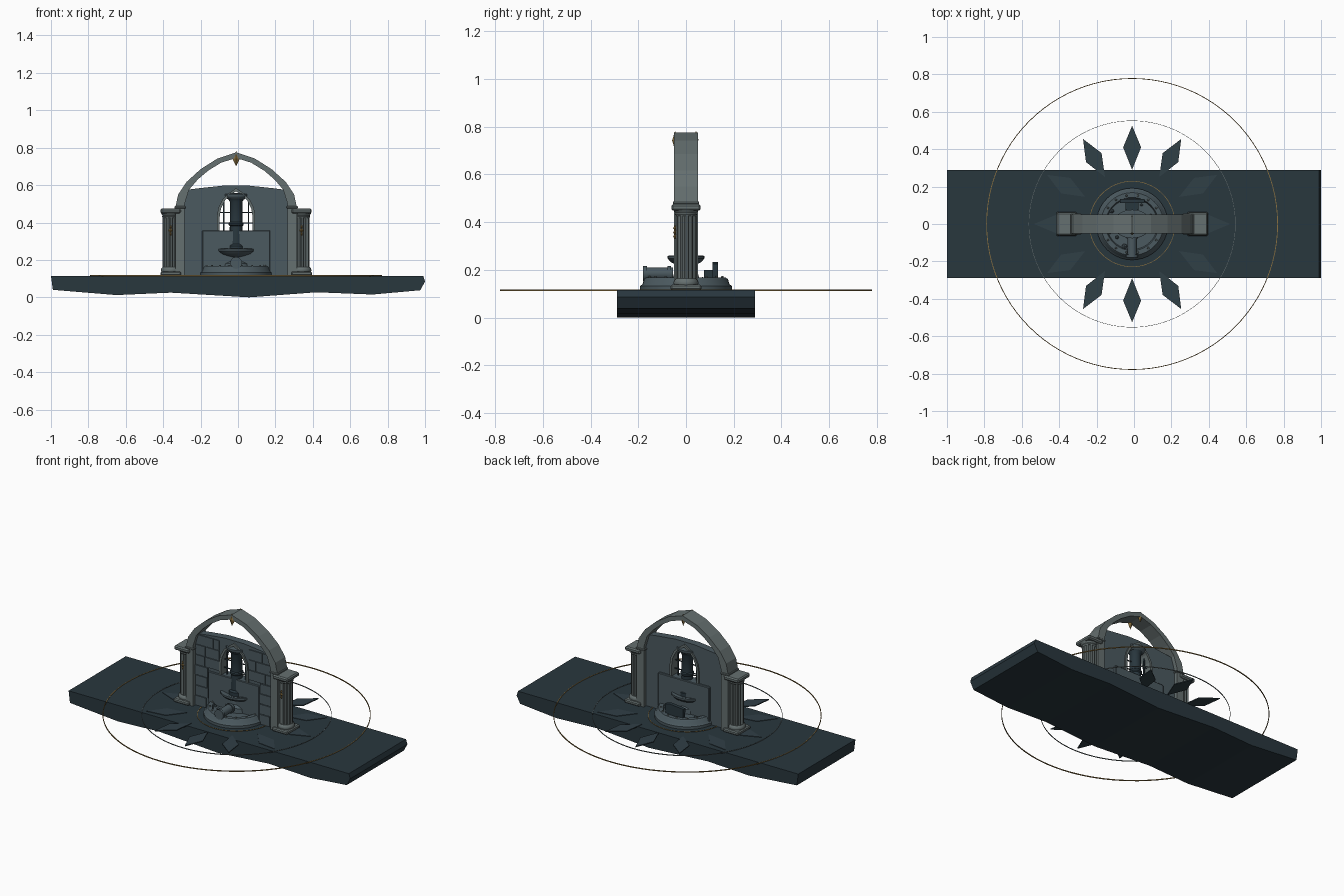
import bpy, bmesh, math, random
from mathutils import Vector, Matrix

if "Cube" in bpy.data.objects:
    bpy.data.objects.remove(bpy.data.objects["Cube"])

random.seed(4)
CX = -0.01          # axis of the shrine
TOP = 0.115         # top of the ground slab


def mat(name, r, g, b):
    m = bpy.data.materials.new(name)
    m.diffuse_color = (r, g, b, 1)
    m.use_nodes = True
    m.node_tree.nodes["Principled BSDF"].inputs["Base Color"].default_value = m.diffuse_color
    return m


DARK = mat("dark_slate", 0.022, 0.038, 0.048)
PETAL = mat("petal_slate", 0.03, 0.05, 0.062)
WALL = mat("wall_stone", 0.07, 0.10, 0.115)
PALE = mat("pale_stone", 0.13, 0.16, 0.16)
GOLD = mat("old_gold", 0.25, 0.16, 0.05)


def finish(name, bm, m, smooth=False):
    bmesh.ops.recalc_face_normals(bm, faces=bm.faces)
    me = bpy.data.meshes.new(name)
    bm.to_mesh(me)
    bm.free()
    ob = bpy.data.objects.new(name, me)
    bpy.context.collection.objects.link(ob)
    me.materials.append(m)
    if smooth:
        bpy.context.view_layer.objects.active = ob
        ob.select_set(True)
        bpy.ops.object.shade_smooth_by_angle(angle=math.radians(35))
        ob.select_set(False)
    return ob


def extrude(bm, pts, vec):
    f = bm.faces.new([bm.verts.new(p) for p in pts])
    g = bmesh.ops.extrude_face_region(bm, geom=[f])
    bmesh.ops.translate(bm, vec=vec, verts=[v for v in g["geom"] if isinstance(v, bmesh.types.BMVert)])


def prism(name, pts, y0, y1, m):
    """Profile in x/z pushed from y0 to y1."""
    bm = bmesh.new()
    extrude(bm, [(x, y0, z) for x, z in pts], Vector((0, y1 - y0, 0)))
    return finish(name, bm, m)


def add_box(bm, lo, hi):
    c = [(a + b) / 2 for a, b in zip(lo, hi)]
    s = [b - a for a, b in zip(lo, hi)]
    bmesh.ops.create_cube(bm, size=1, matrix=Matrix.Translation(c) @ Matrix.Diagonal((*s, 1)))


def box(name, lo, hi, m, bevel=0.0):
    bm = bmesh.new()
    add_box(bm, lo, hi)
    if bevel:
        bmesh.ops.bevel(bm, geom=bm.edges[:], offset=bevel, segments=1, affect='EDGES')
    return finish(name, bm, m)


def lathe(name, prof, m, n=32, loc=(CX, 0, 0), sy=1.0, smooth=True, closed=False):
    bm = bmesh.new()
    rings = [[bm.verts.new((loc[0] + r * math.cos(2 * math.pi * i / n),
                            loc[1] + r * sy * math.sin(2 * math.pi * i / n), loc[2] + z))
              for i in range(n)] for r, z in prof]
    pairs = list(zip(rings, rings[1:]))
    if closed:
        pairs.append((rings[-1], rings[0]))
    else:
        bm.faces.new(rings[0])
        bm.faces.new(rings[-1])
    for a, b in pairs:
        for i in range(n):
            j = (i + 1) % n
            bm.faces.new((a[i], a[j], b[j], b[i]))
    return finish(name, bm, m, smooth)


def gem(name, loc, w, d, h):
    bm = bmesh.new()
    for s in (1, -1):
        bmesh.ops.create_cone(bm, segments=4, radius1=1, radius2=0, depth=1,
                              matrix=Matrix.Translation(loc) @ Matrix.Diagonal((w, d, s * h, 1))
                              @ Matrix.Translation((0, 0, 0.5)))
    return finish(name, bm, GOLD)


# ground slab with rough underside
prism("ground_slab", [(-1, TOP), (0.99, TOP), (1, 0.085), (0.975, 0.038), (0.72, 0.015), (0.42, 0.027),
                      (0.06, 0), (-0.36, 0.025), (-0.65, 0.012), (-0.99, 0.04)], -0.29, 0.29, DARK)

# inlaid rings
for nm, r, w, m in (("outer_ring", 0.78, 0.004, GOLD), ("middle_ring", 0.553, 0.002, PALE),
                    ("inner_ring", 0.23, 0.003, GOLD)):
    lathe(nm, [(r - w, TOP - 0.003), (r, TOP - 0.003), (r, TOP + 0.003), (r - w, TOP + 0.003)],
          m, n=96, closed=True)

# twelve compass petals
bm = bmesh.new()
for i in range(12):
    c, s = math.cos(i * math.pi / 6), math.sin(i * math.pi / 6)
    extrude(bm, [(CX + u * c - v * s, u * s + v * c, TOP - 0.003)
                 for u, v in ((0.29, 0), (0.41, -0.048), (0.525, 0), (0.41, 0.048))], Vector((0, 0, 0.006)))
finish("compass_petals", bm, PETAL)

# pointed arch on jambs
outer = [(0.325, TOP), (0.325, 0.48), (0.31, 0.55), (0.265, 0.617), (0.19, 0.685), (0.1, 0.742)]
inner = [(0.275, TOP), (0.275, 0.5), (0.252, 0.575), (0.205, 0.63), (0.15, 0.677), (0.08, 0.72)]
loop = outer + [(0, 0.775)] + [(-x, z) for x, z in outer[::-1]]
loop += [(-x, z) for x, z in inner] + [(0, 0.745)] + inner[::-1]
prism("pointed_arch", [(CX + x, z) for x, z in loop], -0.05, 0.05, PALE)
gem("keystone_gem", (CX, -0.046, 0.742), 0.02, 0.012, 0.04)
gem("keystone_gem_back", (CX, 0.042, 0.745), 0.016, 0.01, 0.038)

# fluted columns, plinths and capitals
for side, s in (("left", -1), ("right", 1)):
    x = CX + s * 0.35
    box(side + "_plinth", (x - 0.055, -0.065, TOP), (x + 0.055, 0.065, 0.138), PALE, 0.006)
    lathe(side + "_column_base", [(0.05, 0.136), (0.053, 0.145), (0.05, 0.155), (0.043, 0.163)], PALE, 24,
          (x, 0, 0))
    bm = bmesh.new()
    extrude(bm, [(x + r * math.cos(a), r * math.sin(a), 0.16) for r, a in
                 (((0.043, 0.043, 0.037)[k % 3], k * 2 * math.pi / 36) for k in range(36))],
            Vector((0, 0, 0.27)))
    finish(side + "_fluted_shaft", bm, PALE)
    lathe(side + "_capital_neck", [(0.042, 0.425), (0.046, 0.432), (0.044, 0.438), (0.053, 0.452)], PALE, 24,
          (x, 0, 0))
    box(side + "_capital", (x - 0.054, -0.061, 0.448), (x + 0.054, 0.061, 0.475), PALE, 0.007)
    # impost block where the arch springs
    xi = CX + s * 0.3
    box(side + "_impost", (xi - 0.03, -0.055, 0.475), (xi + 0.03, 0.055, 0.487), PALE, 0.003)
    for k, dz in enumerate((0, -0.018, 0.018)):
        gem(f"{side}_column_gem_{k}", (x, -0.046, 0.357 + dz), 0.012 if not k else 0.006, 0.008, 0.012)

# back wall with pointed opening
win = [(0.09, TOP), (0.09, 0.43), (0.083, 0.475), (0.06, 0.52), (0.03, 0.55)]
pts = [(0.285, TOP), (0.285, 0.572), (0.2, 0.583), (0.07, 0.597)]
loop = pts + [(-x, z) for x, z in pts[::-1]] + [(-x, z) for x, z in win] + [(0, 0.568)] + win[::-1]
prism("back_wall", [(CX + x, z) for x, z in loop], -0.022, 0.025, WALL)

# raised stone courses on the wall front
bm = bmesh.new()
h = 0.0655
for row in range(7):
    z0 = TOP + row * h
    x = -0.275 - random.uniform(0, 0.06)
    while x < 0.27:
        w = random.uniform(0.09, 0.15)
        a, b = max(x, -0.274), min(x + w - 0.004, 0.274)
        x += w
        edge = 0.185 if z0 < 0.33 else 0.105
        for lo, hi in ((a, min(b, -edge)), (max(a, edge), b)):
            if hi - lo > 0.015:
                add_box(bm, (CX + lo, -0.027 - random.uniform(0, 0.003), z0 + 0.002),
                        (CX + hi, -0.02, z0 + h - 0.002))
finish("wall_stones", bm, WALL)

# low panel behind the fountain
box("low_panel", (CX - 0.182, -0.03, TOP), (CX + 0.182, 0.04, 0.358), WALL, 0.004)

# window frame and thin tracery
w = win[1:]
frame = [(x + 0.012, z + 0.004) for x, z in w]
loop = [(0.102, 0.357)] + frame + [(0, 0.584)] + [(-x, z) for x, z in frame[::-1]] + [(-0.102, 0.357)]
loop += [(-0.088, 0.357)] + [(-x + 0.002, z) for x, z in w] + [(0, 0.566)] + [(x - 0.002, z) for x, z in w[::-1]]
loop += [(0.088, 0.357)]
prism("window_frame", [(CX + x, z) for x, z in loop], -0.032, 0.034, PALE)
bm = bmesh.new()
for s in (-1, 1):
    add_box(bm, (CX + s * 0.066 - 0.003, -0.004, 0.355), (CX + s * 0.066 + 0.003, 0.004, 0.51))
    for z in (0.395, 0.45):
        xa, xb = sorted((CX + s * 0.03, CX + s * 0.09))
        add_box(bm, (xa, -0.003, z), (xb, 0.003, z + 0.005))
finish("window_tracery", bm, DARK)

# fountain basin and rim studs
lathe("fountain_basin", [(0.192, TOP), (0.192, 0.132), (0.182, 0.14), (0.176, 0.16), (0.168, 0.167),
                         (0.142, 0.167), (0.136, 0.152), (0.07, 0.152)], WALL, 40)
bm = bmesh.new()
for i in range(16):
    a = (i + 0.5) * math.pi / 8
    bmesh.ops.create_cone(bm, cap_ends=True, segments=8, radius1=0.006, radius2=0.004, depth=0.008,
                          matrix=Matrix.Translation((CX + 0.155 * math.cos(a), 0.155 * math.sin(a), 0.17)))
finish("rim_studs", bm, PALE)

# fountain stem, bowl, pillar and cap
lathe("fountain_bowl", [(0.075, 0.152), (0.07, 0.18), (0.045, 0.195), (0.042, 0.215), (0.085, 0.232),
                        (0.102, 0.247), (0.102, 0.258), (0.092, 0.26), (0.05, 0.25)], WALL, 32, sy=0.75)
lathe("fountain_pillar", [(0.045, 0.25), (0.045, 0.275), (0.036, 0.285), (0.034, 0.38), (0.04, 0.386),
                          (0.04, 0.396), (0.034, 0.402), (0.033, 0.51), (0.042, 0.525)], DARK, 16)
lathe("pillar_cap", [(0.042, 0.523), (0.062, 0.535), (0.066, 0.542), (0.066, 0.552), (0.03, 0.557)],
      WALL, 24, sy=0.75)

# fallen column piece in front, tilted stone behind
bm = bmesh.new()
for y, r, d in ((-0.115, 0.026, 0.12), (-0.172, 0.032, 0.016), (-0.07, 0.031, 0.014)):
    bmesh.ops.create_cone(bm, cap_ends=True, segments=12, radius1=r, radius2=r, depth=d,
                          matrix=Matrix.Translation((CX, y, 0.184)) @ Matrix.Rotation(math.pi / 2, 4, 'X'))
finish("fallen_column_piece", bm, WALL, True)
bm = bmesh.new()
extrude(bm, [(CX - 0.062, 0.112, 0.16), (CX + 0.062, 0.112, 0.16), (CX + 0.066, 0.112, 0.225),
             (CX + 0.03, 0.112, 0.232), (CX - 0.064, 0.112, 0.222)], Vector((0, 0.022, 0)))
add_box(bm, (CX - 0.035, 0.075, 0.15), (CX + 0.035, 0.115, 0.2))
finish("tilted_stone", bm, DARK)

# small rubble in the basin
bm = bmesh.new()
for i in range(8):
    a, r, q = random.uniform(0, 6.28), random.uniform(0.1, 0.13), random.uniform(0.008, 0.016)
    bmesh.ops.create_icosphere(bm, subdivisions=1, radius=q, matrix=Matrix.Translation(
        (CX + r * math.cos(a), r * math.sin(a), 0.157)))
finish("basin_rubble", bm, WALL)
